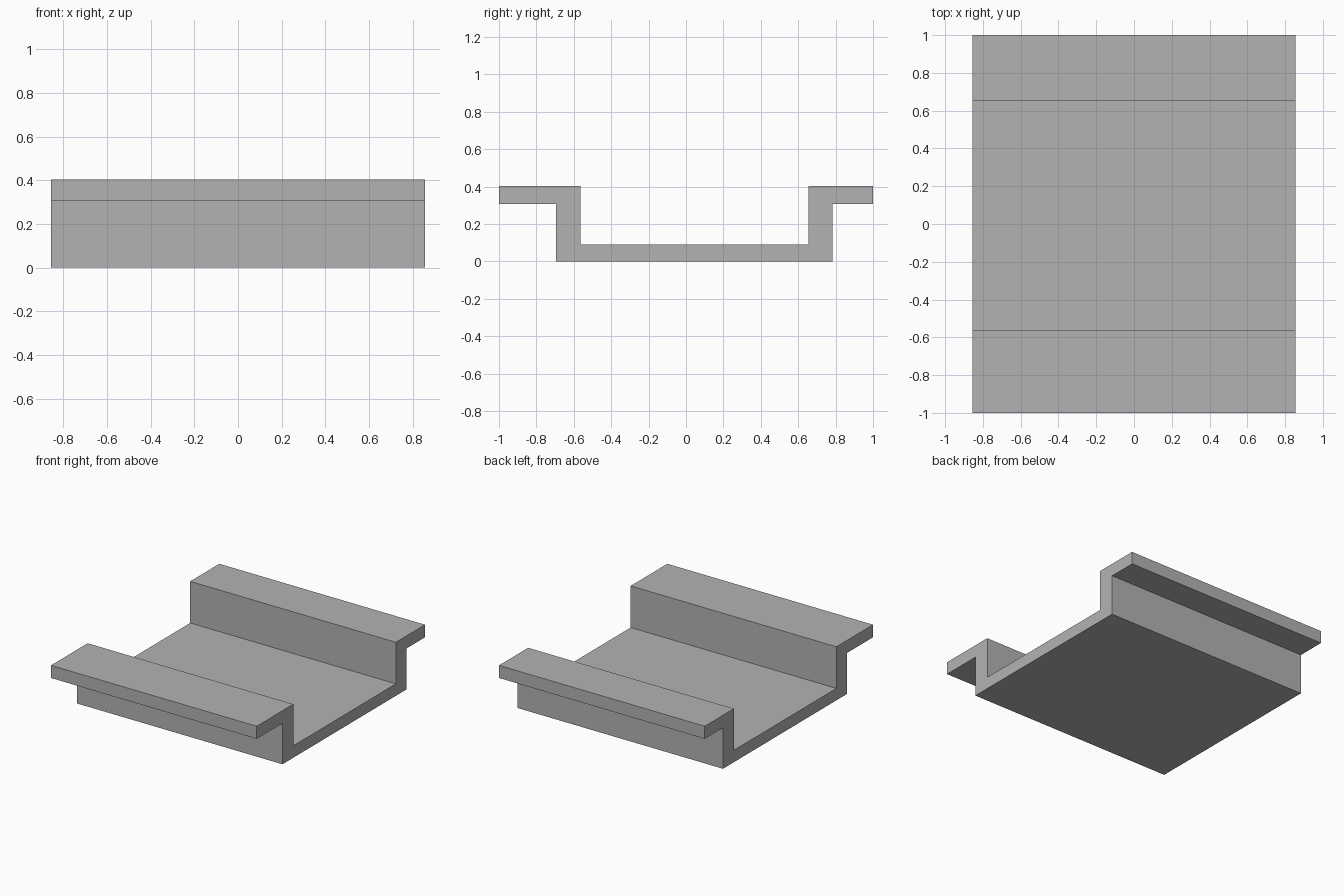
import bpy, bmesh

if "Cube" in bpy.data.objects:
    bpy.data.objects.remove(bpy.data.objects["Cube"])

HALF_WIDTH = 0.856

# Cross-section of the channel with outward flanges, as (y, z)
PROFILE = [
    (-1.0, 0.308), (-0.694, 0.308), (-0.694, 0.0), (0.783, 0.0),
    (0.783, 0.308), (1.0, 0.308), (1.0, 0.403), (0.654, 0.403),
    (0.654, 0.09), (-0.565, 0.09), (-0.565, 0.403), (-1.0, 0.403),
]

# Plain grey finish
grey = bpy.data.materials.new("grey")
grey.diffuse_color = (0.45, 0.45, 0.45, 1.0)
grey.use_nodes = True
grey.node_tree.nodes["Principled BSDF"].inputs["Base Color"].default_value = grey.diffuse_color

# Flanged channel: extrude the cross-section along x
bm = bmesh.new()
section = bm.faces.new([bm.verts.new((-HALF_WIDTH, y, z)) for y, z in PROFILE])
result = bmesh.ops.extrude_face_region(bm, geom=[section], use_keep_orig=True)
moved = [g for g in result["geom"] if isinstance(g, bmesh.types.BMVert)]
bmesh.ops.translate(bm, verts=moved, vec=(2 * HALF_WIDTH, 0, 0))
bmesh.ops.recalc_face_normals(bm, faces=bm.faces[:])

mesh = bpy.data.meshes.new("flanged_channel")
bm.to_mesh(mesh)
bm.free()
mesh.materials.append(grey)
channel = bpy.data.objects.new("flanged_channel", mesh)
bpy.context.collection.objects.link(channel)
